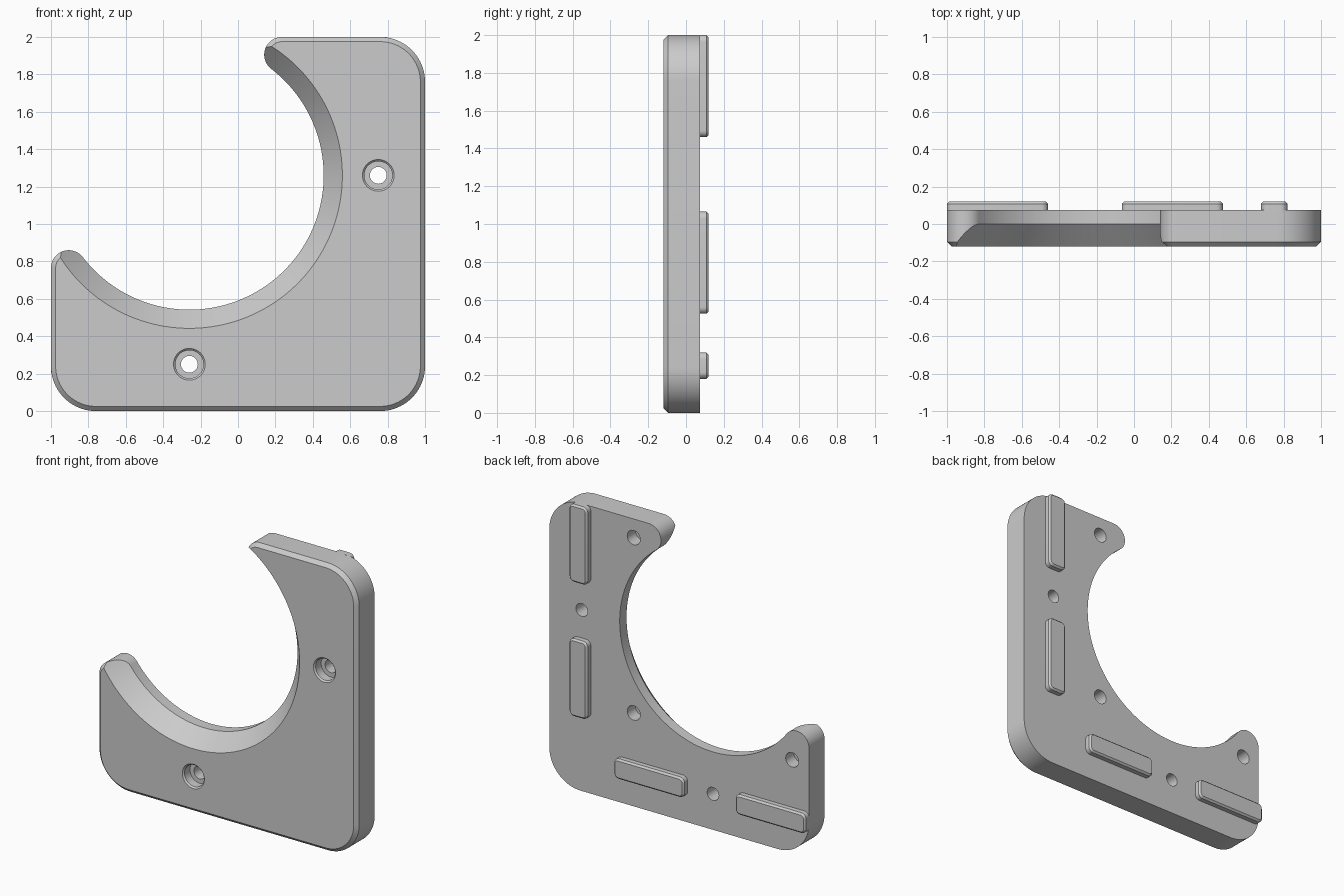
import bpy, bmesh
from math import radians, cos, sin

if "Cube" in bpy.data.objects:
    bpy.data.objects.remove(bpy.data.objects["Cube"])

GREY = (0.6, 0.6, 0.6, 1)
grey = bpy.data.materials.new("light grey plastic")
grey.use_nodes = True
grey.diffuse_color = GREY
grey.node_tree.nodes["Principled BSDF"].inputs["Base Color"].default_value = GREY

BACK, FRONT, CHAMFER = 0.075, -0.12, 0.025
ARC_X, ARC_Z, ARC_R = -0.26, 1.26, 0.718


def outline(arcs, inset=0.0):
    """Chain of arcs (x, z, radius, start, end, steps); clockwise arcs are concave."""
    points = []
    for x, z, r, a, b, steps in arcs:
        r = r - inset if b > a else r + inset
        for i in range(steps + 1):
            t = radians(a + (b - a) * i / steps)
            p = (x + r * cos(t), z + r * sin(t))
            if not points or abs(p[0] - points[-1][0]) + abs(p[1] - points[-1][1]) > 0.003:
                points.append(p)
    return points


def circle(x, z, r, steps):
    return [(x + r * cos(radians(360 * i / steps)), z + r * sin(radians(360 * i / steps)))
            for i in range(steps)]


def loft(name, rings):
    """Solid through (y, outline) rings with equal point counts."""
    bm = bmesh.new()
    loops = [[bm.verts.new((x, y, z)) for x, z in pts] for y, pts in rings]
    for lo, hi in zip(loops, loops[1:]):
        n = len(lo)
        for i in range(n):
            j = (i + 1) % n
            bm.faces.new((lo[i], lo[j], hi[j], hi[i]))
    bm.faces.new(loops[0])
    bm.faces.new(loops[-1])
    bmesh.ops.recalc_face_normals(bm, faces=bm.faces)
    mesh = bpy.data.meshes.new(name)
    bm.to_mesh(mesh)
    bm.free()
    mesh.materials.append(grey)
    obj = bpy.data.objects.new(name, mesh)
    bpy.context.collection.objects.link(obj)
    return obj


def turned(name, x, z, profile, steps=40):
    return loft(name, [(y, circle(x, z, r, steps)) for y, r in profile])


def activate(obj):
    bpy.ops.object.select_all(action='DESELECT')
    obj.select_set(True)
    bpy.context.view_layer.objects.active = obj


# Plate: three rounded corners, two rounded tips and the big concave arc
plate_arcs = [
    (-0.76, 0.24, 0.24, 180, 270, 20),
    (0.76, 0.24, 0.24, 270, 360, 20),
    (0.76, 1.76, 0.24, 0, 90, 20),
    (0.235, 1.905, 0.095, 90, 232.5, 24),
    (ARC_X, ARC_Z, ARC_R, 52.5, -142.5, 130),
    (-0.905, 0.765, 0.095, 37.5, 180, 24),
]
full = outline(plate_arcs)
plate = loft("plate", [(BACK, full), (FRONT + CHAMFER, full),
                       (FRONT, outline(plate_arcs, CHAMFER))])

# Cutters: conical flare on the arc, counterbored screw holes, blind back holes
slope = 0.1 / 0.12
cutters = [turned("flare_cutter", ARC_X, ARC_Z,
                  [(y, ARC_R - y * slope) for y in (0.03, -0.16)], 240)]
for x, z in ((0.75, 1.26), (-0.26, 0.25)):
    cutters.append(turned("screw_hole_cutter", x, z, [
        (FRONT - 0.01, 0.095), (FRONT + 0.01, 0.075), (-0.05, 0.075),
        (-0.05, 0.045), (BACK + 0.02, 0.045)]))
for dx, dz in ((1, 1), (1, -1), (-1, -1)):
    cutters.append(turned("blind_hole_cutter", ARC_X + 0.61 * dx, ARC_Z + 0.61 * dz,
                          [(BACK - 0.09, 0.05), (BACK + 0.02, 0.05)]))
for cutter in cutters:
    cutter.hide_render = True
    activate(plate)
    mod = plate.modifiers.new("cut", 'BOOLEAN')
    mod.operation, mod.solver, mod.object = 'DIFFERENCE', 'EXACT', cutter
    bpy.ops.object.modifier_apply(modifier=mod.name)
    bpy.data.objects.remove(cutter)


# Raised pads on the back, two along each arm
def pad(name, x0, x1, z0, z1, r=0.035):
    arcs = [(x0 + r, z0 + r, r, 180, 270, 8), (x1 - r, z0 + r, r, 270, 360, 8),
            (x1 - r, z1 - r, r, 0, 90, 8), (x0 + r, z1 - r, r, 90, 180, 8)]
    base, top = outline(arcs), outline(arcs, 0.012)
    return loft(name, [(BACK - 0.01, base), (0.108, base), (0.12, top)])


parts = [plate]
for label, start in (("outer", 0.0), ("inner", 0.935)):
    end = start + 0.54
    parts.append(pad("lower_pad_" + label, start - 1, end - 1, 0.18, 0.32))
    parts.append(pad("side_pad_" + label, 0.68, 0.82, 2 - end, 2 - start))

for obj in parts:
    activate(obj)
    bpy.ops.object.shade_smooth_by_angle(angle=radians(30))
